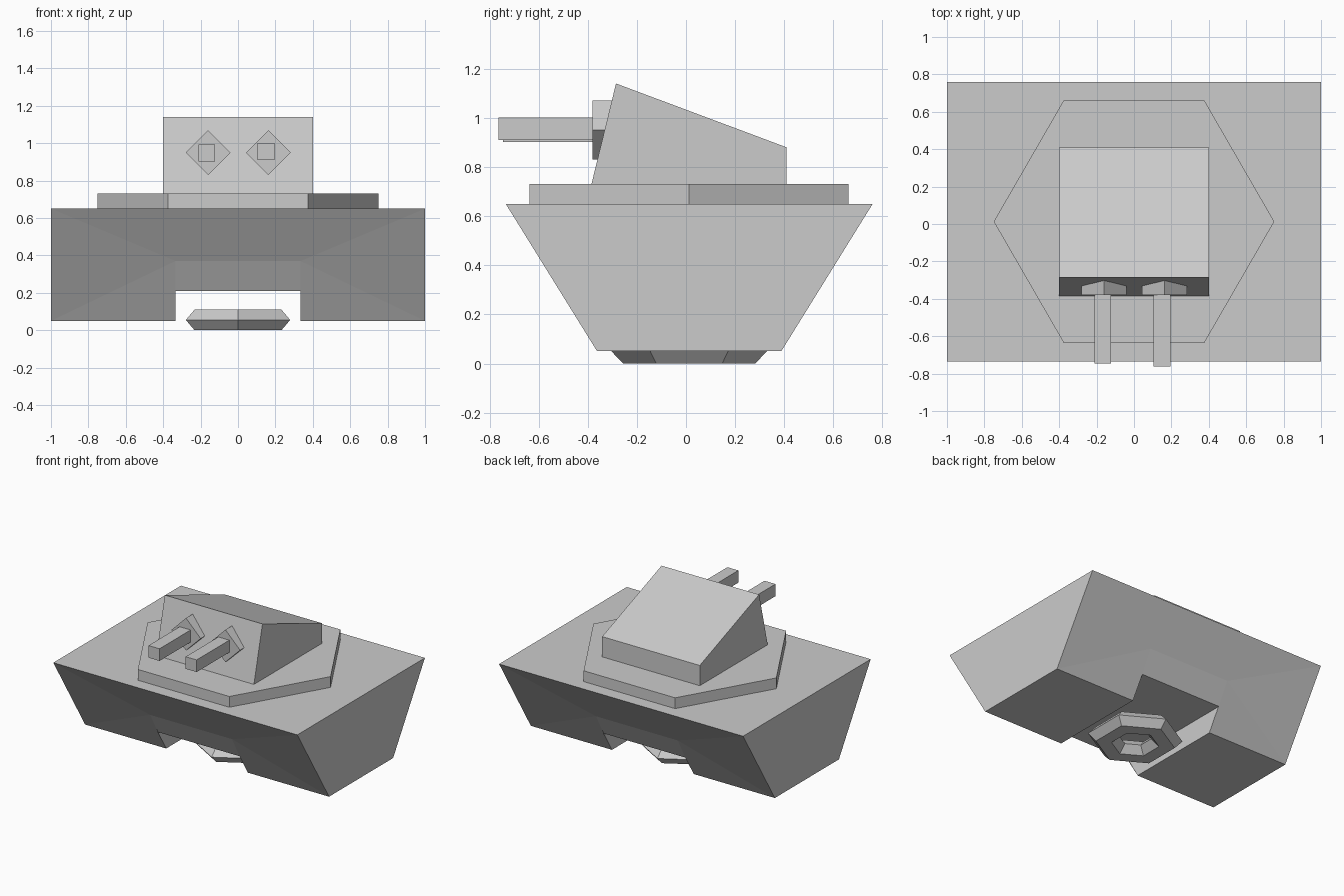
import bpy, bmesh
from math import cos, sin, pi

cube = bpy.data.objects.get("Cube")
if cube:
    bpy.data.objects.remove(cube, do_unlink=True)

grey = bpy.data.materials.new("plain_grey")
grey.use_nodes = True
grey.diffuse_color = (0.6, 0.6, 0.6, 1)
bsdf = next(n for n in grey.node_tree.nodes if n.type == 'BSDF_PRINCIPLED')
bsdf.inputs["Base Color"].default_value = (0.6, 0.6, 0.6, 1)
MID = 0.013  # y of the body's centre line


def make(name, verts, faces):
    """Flat-shaded object with outward normals."""
    mesh = bpy.data.meshes.new(name)
    bm = bmesh.new()
    vs = [bm.verts.new(v) for v in verts]
    for f in faces:
        bm.faces.new([vs[i] for i in f])
    bmesh.ops.recalc_face_normals(bm, faces=bm.faces)
    bm.to_mesh(mesh)
    bm.free()
    mesh.materials.append(grey)
    obj = bpy.data.objects.new(name, mesh)
    bpy.context.collection.objects.link(obj)
    return obj


def prism(name, profile, lo, hi, place):
    """Extrude a 2D profile from lo to hi; place maps (a, b, depth) to xyz."""
    n = len(profile)
    verts = [place(a, b, d) for d in (lo, hi) for a, b in profile]
    faces = [range(n), range(n, 2 * n)]
    faces += [(i, (i + 1) % n, n + (i + 1) % n, n + i) for i in range(n)]
    return make(name, verts, faces)


def along_x(y, z, d): return (d, y, z)
def along_y(x, z, d): return (x, d, z)
def along_z(x, y, d): return (x, y, d)


# Hull: sloped front and back, notched underneath, slightly dented faces
outline = [(-1, .65), (1, .65), (1, .05), (.335, .05),
           (.335, .21), (-.335, .21), (-.335, .05), (-1, .05)]
dents = [(.335, .37), (-.335, .37)]
panels = [(0, 1, 8, 9), (1, 2, 8), (8, 2, 3, 4),
          (9, 8, 4, 5), (0, 9, 7), (9, 5, 6, 7)]
verts, faces = [], []
for side in (-1, 1):
    base = len(verts)
    for i, (x, z) in enumerate(outline + dents):
        depth = .375 + (z - .05) * .62 - (.012 if i > 7 else 0)
        verts.append((x, MID + side * depth, z))
    faces += [[base + i for i in p] for p in panels]
faces += [(i, (i + 1) % 8, 10 + (i + 1) % 8, 10 + i) for i in range(8)]
make("hull", verts, faces)

# Hexagonal turret plate
hexagon = [(.75 * cos(i * pi / 3), MID + .75 * sin(i * pi / 3)) for i in range(6)]
prism("turret_plate", hexagon, .65, .73, along_z)

# Wedge turret
prism("turret", [(-.385, .73), (-.285, 1.14), (.41, .88), (.41, .73)],
      -.4, .4, along_x)

# Guns: diamond mounts and square barrels
for label, cx, bx, bz, tip in (("right", -.16, -.167, .947, -.745),
                               ("left", .163, .15, .956, -.763)):
    r, h = .12, .045
    prism(label + "_gun_mount", [(cx - r, .95), (cx, .95 + r), (cx + r, .95), (cx, .95 - r)],
          -.38, -.2, along_y)
    prism(label + "_barrel", [(bx - h, bz - h), (bx + h, bz - h), (bx + h, bz + h), (bx - h, bz + h)],
          tip, -.25, along_y)

# Hexagonal ring under the hull, with a six-sided section
ring_verts, ring_faces = [], []
for i in range(6):
    turn = pi / 2 + i * pi / 3
    for j in range(6):
        t = j * pi / 3
        r = .215 + .107 * cos(t)
        ring_verts.append((r * cos(turn), MID + r * sin(turn), .055 + .0635 * sin(t)))
        k, m = (i + 1) % 6, (j + 1) % 6
        ring_faces.append((i * 6 + j, k * 6 + j, k * 6 + m, i * 6 + m))
make("under_ring", ring_verts, ring_faces)
